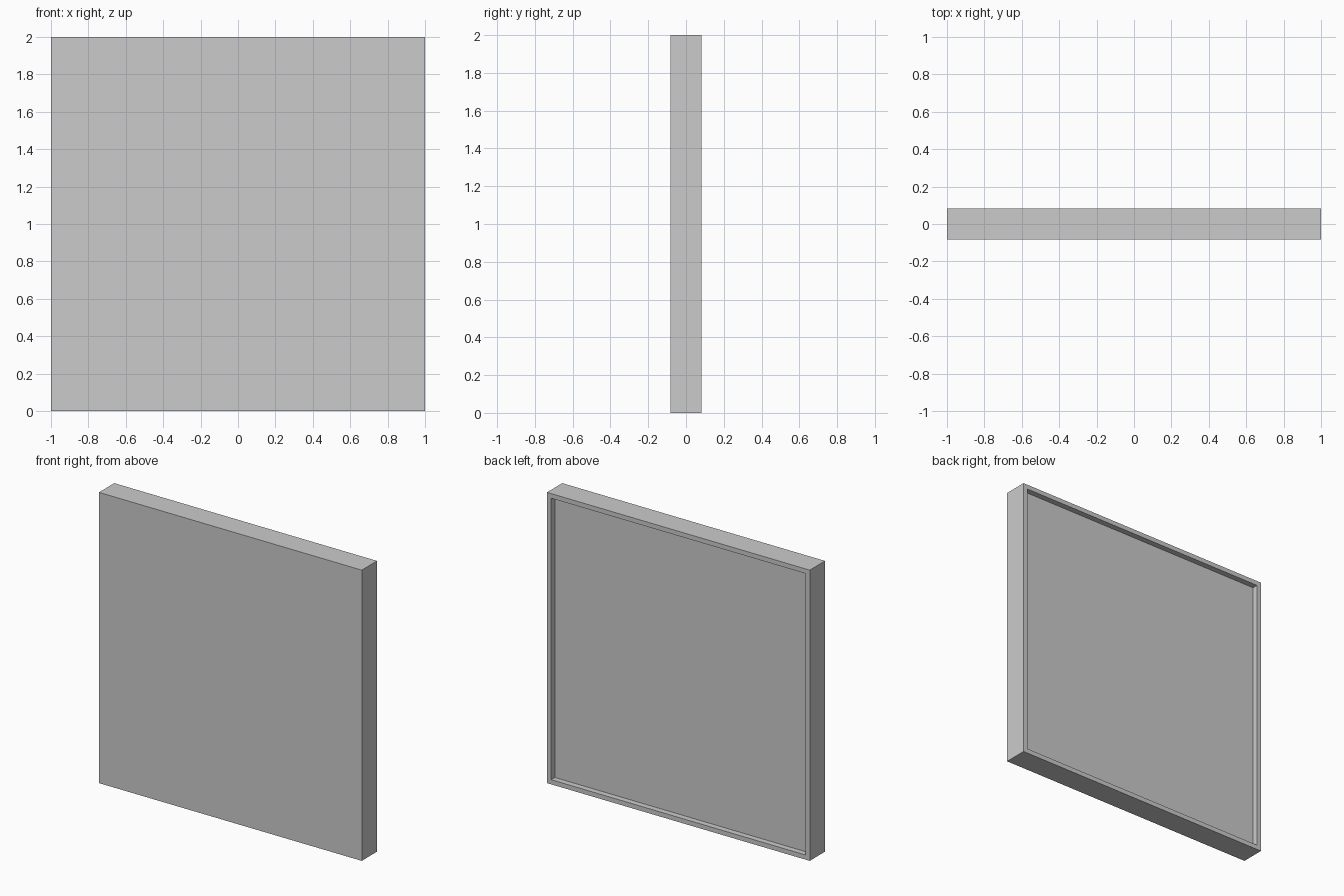
import bpy, bmesh
from mathutils import Matrix

if "Cube" in bpy.data.objects:
    bpy.data.objects.remove(bpy.data.objects["Cube"])

SIZE, THICK = 2.0, 0.166
RIM, RECESS = 0.032, 0.04

# Square panel standing on the ground
bm = bmesh.new()
bmesh.ops.create_cube(
    bm, size=1.0,
    matrix=Matrix.Translation((0, 0, SIZE / 2)) @ Matrix.Diagonal((SIZE, THICK, SIZE, 1)))
bm.normal_update()

# Rim around the back, with the middle sunk in
back = next(f for f in bm.faces if f.normal.y > 0.9)
bmesh.ops.inset_region(bm, faces=[back], thickness=RIM, use_even_offset=True)
ring = bmesh.ops.extrude_discrete_faces(bm, faces=[back])
for v in ring["faces"][0].verts:
    v.co.y -= RECESS

bmesh.ops.recalc_face_normals(bm, faces=bm.faces)
mesh = bpy.data.meshes.new("framed_panel")
bm.to_mesh(mesh)
bm.free()
bpy.context.collection.objects.link(bpy.data.objects.new("framed_panel", mesh))
